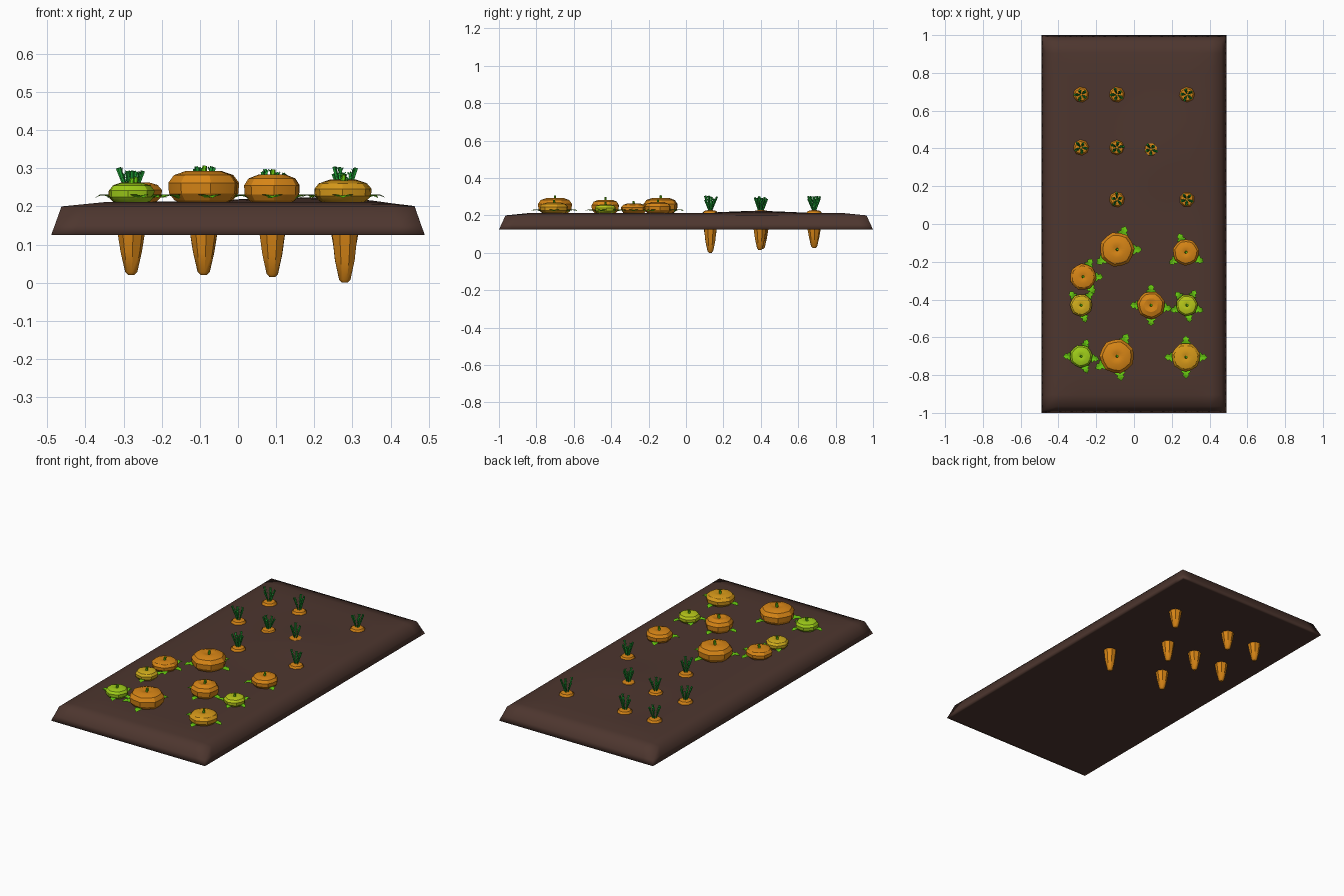
import bpy, bmesh, math, random
from mathutils import Vector, Matrix

random.seed(4)
cube = bpy.data.objects.get("Cube")
if cube:
    bpy.data.objects.remove(cube, do_unlink=True)


def material(name, r, g, b):
    m = bpy.data.materials.new(name)
    m.use_nodes = True
    m.diffuse_color = (r, g, b, 1)
    bsdf = m.node_tree.nodes["Principled BSDF"]
    bsdf.inputs["Base Color"].default_value = (r, g, b, 1)
    bsdf.inputs["Roughness"].default_value = 0.9
    return m


SOIL = material("soil brown", 0.075, 0.037, 0.028)
ORANGE = material("orange", 0.68, 0.235, 0.008)
AMBER = material("amber", 0.68, 0.32, 0.01)
YELLOW = material("yellow", 0.64, 0.42, 0.012)
YELLOW_GREEN = material("yellow green", 0.48, 0.58, 0.01)
LIME = material("lime", 0.35, 0.62, 0.01)
LEAF = material("leaf green", 0.13, 0.56, 0.005)
CARROT_TOP = material("carrot top green", 0.015, 0.40, 0.04)


def finish(bm, name, mat, angle=None):
    mesh = bpy.data.meshes.new(name)
    bmesh.ops.recalc_face_normals(bm, faces=bm.faces)
    bm.to_mesh(mesh)
    bm.free()
    mesh.materials.append(mat)
    ob = bpy.data.objects.new(name, mesh)
    bpy.context.collection.objects.link(ob)
    if angle:
        bpy.ops.object.select_all(action='DESELECT')
        ob.select_set(True)
        bpy.context.view_layer.objects.active = ob
        bpy.ops.object.shade_smooth_by_angle(angle=math.radians(angle))
    return ob


def lathe(bm, profile, sides, centre, lobe=0.0, turn=0.0):
    """Closed turned body; every second column is pulled in by lobe."""
    rings = []
    for r, z in profile:
        ring = []
        for i in range(sides):
            a = turn + math.tau * i / sides
            k = r * (1 - lobe * (i % 2))
            ring.append(bm.verts.new((centre[0] + k * math.cos(a), centre[1] + k * math.sin(a), z)))
        rings.append(ring)
    for low, high in zip(rings, rings[1:]):
        for i in range(sides):
            j = (i + 1) % sides
            bm.faces.new((low[i], low[j], high[j], high[i]))
    bm.faces.new(rings[0][::-1])
    bm.faces.new(rings[-1])


def spike(bm, a, b, r1, r2, sides=4):
    """Tapered stalk between two points."""
    a, b = Vector(a), Vector(b)
    d = b - a
    m = Matrix.Translation((a + b) / 2) @ d.to_track_quat('Z', 'Y').to_matrix().to_4x4()
    bmesh.ops.create_cone(bm, cap_ends=True, segments=sides, radius1=r1, radius2=r2,
                          depth=d.length, matrix=m)


def ground(x, y):
    edge = min(0.463 - abs(x), 0.965 - abs(y))
    rise = 0.012 * max(0, min(1, edge / 0.12))
    hump = 0.012 * math.exp(-((x - 0.15) / 0.2) ** 2 - ((y - 0.38) / 0.22) ** 2)
    return 0.2 + rise + hump


# Soil bed: gently mounded top, sloping sides, flat base
bm = bmesh.new()
bmesh.ops.create_grid(bm, x_segments=16, y_segments=32, size=1)
for v in bm.verts:
    v.co.x *= 0.463
    v.co.y *= 0.965
    v.co.z = ground(v.co.x, v.co.y)
size = (0.463, 0.965)
for hx, hy, z in ((0.48, 0.987, 0.152), (0.49, 1.0, 0.125), (0.475, 0.985, 0.125)):
    rim = [e for e in bm.edges if e.is_boundary]
    new = bmesh.ops.extrude_edge_only(bm, edges=rim)["geom"]
    for v in new:
        if isinstance(v, bmesh.types.BMVert):
            v.co = (v.co.x * hx / size[0], v.co.y * hy / size[1], z)
    size = (hx, hy)
bmesh.ops.contextual_create(bm, geom=[e for e in bm.edges if e.is_boundary])
finish(bm, "soil_bed", SOIL, 120)


# Carrots: x, y, tip height
CARROTS = [(-.28, .685, .025), (-.09, .685, .025), (.28, .685, .025),
           (-.28, .405, .02), (-.09, .405, .02), (.09, .395, .015),
           (-.09, .13, .02), (.28, .13, 0)]
for x, y, tip in CARROTS:
    bm = bmesh.new()
    top = 0.228
    lathe(bm, [(.008, tip), (.016, tip + .008), (.028, tip + .06), (.036, .13), (.042, .19),
               (.042, .212), (.033, .224), (.012, top)], 8, (x, y), turn=random.random())
    finish(bm, "carrot_root", ORANGE, 40)

    bm = bmesh.new()
    turn = random.random() * math.tau
    for k in range(5):
        a = turn + math.tau * k / 5
        out = Vector((math.cos(a), math.sin(a), 0))
        side = Vector((-out.y, out.x, 0))
        base = Vector((x, y, top - .006)) + out * .006
        end = base + out * random.uniform(.018, .03) + Vector((0, 0, random.uniform(.062, .083)))
        spike(bm, base, end, .003, .0055)
        for t in (.45, .65, .85):
            p = base.lerp(end, t)
            for s in (-1, 1):
                spike(bm, p, p + side * s * .009 + Vector((0, 0, .012)), .0035, .001, 3)
    finish(bm, "carrot_greens", CARROT_TOP)


def leaf(bm, centre, angle, start, reach, z):
    """Jagged, folded leaf lying on the soil."""
    outline = [(0, .12), (.25, .3), (.35, .62), (.55, .3), (.72, .4), (1, 0)]
    length = reach - start
    d = Vector((math.cos(angle), math.sin(angle), 0))
    n = Vector((-d.y, d.x, 0))
    c = Vector((centre[0], centre[1], z))

    def lift(t):
        return Vector((0, 0, .006 + .014 * math.sin(t * 2.6)))

    for s in (-1, 1):
        edge = [bm.verts.new(c + d * (start + t * length) + n * (s * w * length * .75)
                             + lift(t) + Vector((0, 0, .008 * w))) for t, w in outline]
        mid = [bm.verts.new(c + d * (start + t * length) + lift(t)) for t, w in outline[:-1]]
        mid.append(edge[-1])
        for i in range(len(outline) - 1):
            quad = [mid[i], mid[i + 1], edge[i + 1], edge[i]]
            bm.faces.new(quad if i < len(outline) - 2 else [mid[i], edge[i + 1], edge[i]])


# Pumpkins: x, y, radius, height, colour, leaf directions in degrees
PUMPKINS = [(-.09, -.135, .093, .085, ORANGE, (70, 0, 215)),
            (.275, -.15, .071, .062, ORANGE, (-30, 110, 215)),
            (-.27, -.28, .071, .055, ORANGE, (65, 0, 305)),
            (-.28, -.43, .06, .05, YELLOW, (285, 50, 130)),
            (.09, -.43, .075, .075, ORANGE, (180, 270, 90, -10)),
            (.28, -.43, .058, .05, YELLOW_GREEN, (280, 200, 60, 130, 340)),
            (-.28, -.7, .061, .053, LIME, (70, 290, 180, 350)),
            (-.09, -.7, .093, .085, ORANGE, (65, 210, 280)),
            (.275, -.705, .077, .06, AMBER, (0, 270, 180, 90))]
BODY = [(.55, -.05), (.82, .08), (.98, .3), (1, .62), (.84, .86), (.5, .99), (.2, .96), (.06, .9)]
for x, y, r, h, colour, directions in PUMPKINS:
    z = ground(x, y) - .003
    bm = bmesh.new()
    lathe(bm, [(k * r, z + t * h) for k, t in BODY], 14, (x, y), .05, random.random())
    finish(bm, "pumpkin", colour, 28)

    bm = bmesh.new()
    spike(bm, (x, y, z + h * .88), (x + .003, y, z + h + .013), .008, .006, 6)
    finish(bm, "pumpkin_stem", LEAF)

    bm = bmesh.new()
    for deg in directions:
        leaf(bm, (x, y), math.radians(deg), r * .7, r * 1.12 + .028, z)
    finish(bm, "pumpkin_leaves", LEAF)
